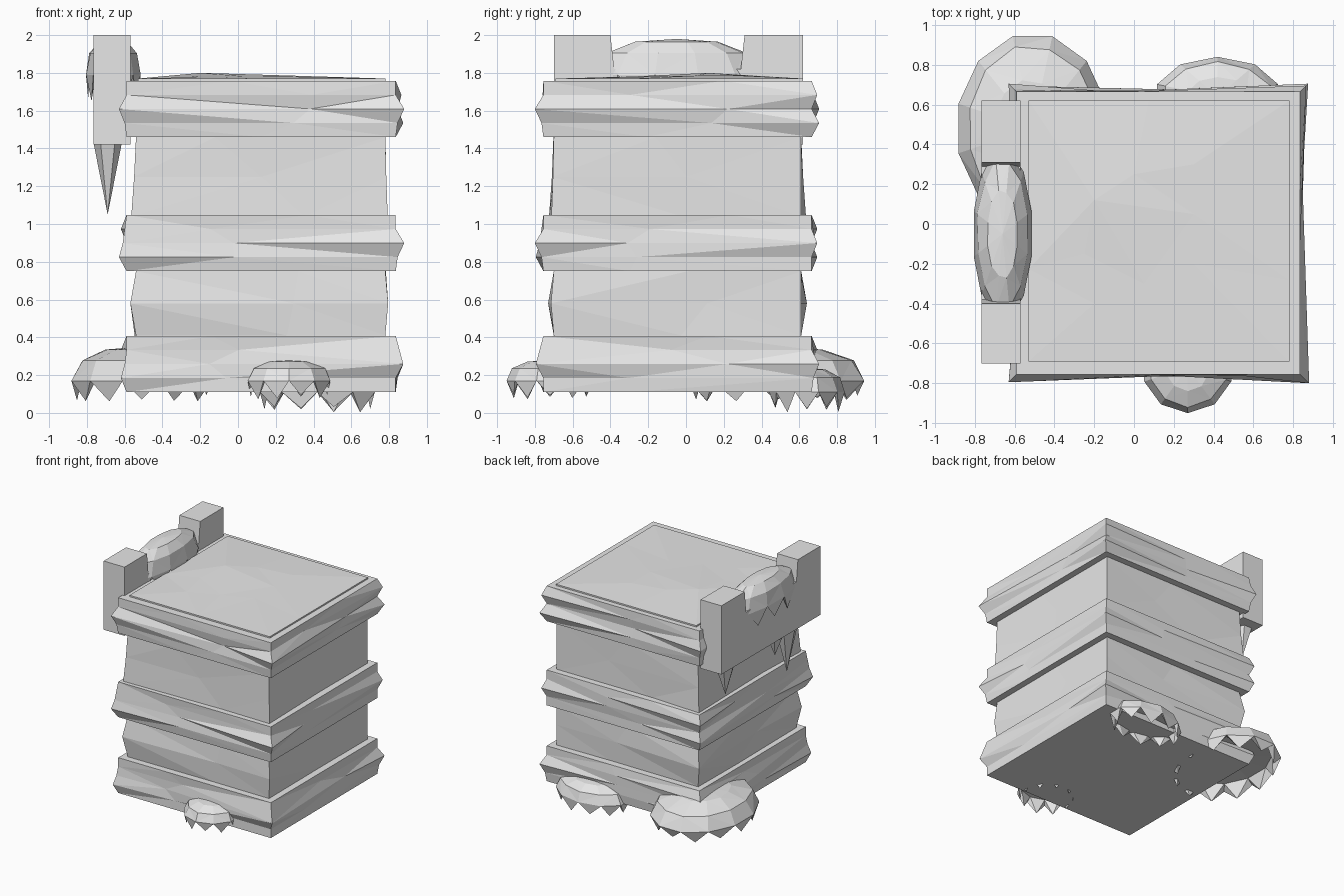
import bpy, bmesh, math, random
from mathutils import Vector

random.seed(4)
cube = bpy.data.objects.get("Cube")
if cube:
    bpy.data.objects.remove(cube, do_unlink=True)

grey = bpy.data.materials.new("plain grey")
grey.use_nodes = True
GREY = (0.8, 0.8, 0.8, 1)
grey.diffuse_color = GREY
grey.node_tree.nodes["Principled BSDF"].inputs["Base Color"].default_value = GREY


def finish(name, bm):
    """Turn a bmesh into a flat shaded object."""
    bmesh.ops.recalc_face_normals(bm, faces=bm.faces)
    bmesh.ops.triangulate(bm, faces=bm.faces)
    mesh = bpy.data.meshes.new(name)
    bm.to_mesh(mesh)
    bm.free()
    mesh.materials.append(grey)
    obj = bpy.data.objects.new(name, mesh)
    bpy.context.collection.objects.link(obj)
    return obj


def loft(name, rings):
    """Skin a stack of equal rings and cap both ends."""
    bm = bmesh.new()
    rows = [[bm.verts.new(p) for p in ring] for ring in rings]
    n = len(rows[0])
    for low, high in zip(rows, rows[1:]):
        for i in range(n):
            j = (i + 1) % n
            bm.faces.new((low[i], low[j], high[j], high[i]))
    bm.faces.new(rows[0])
    bm.faces.new(rows[-1])
    return finish(name, bm)


def square_ring(x0, x1, y0, y1, z, bumps=(0, 0, 0, 0), mid=0.0):
    """Four corners pushed outwards by bumps, with a point along each side."""
    corners = [(x0, y0, -1, -1), (x1, y0, 1, -1), (x1, y1, 1, 1), (x0, y1, -1, 1)]
    pts = [Vector((x + sx * b, y + sy * b, z)) for (x, y, sx, sy), b in zip(corners, bumps)]
    flat = [Vector((x, y, z)) for x, y, _, _ in corners]
    outward = [(0, -1), (1, 0), (0, 1), (-1, 0)]
    ring = []
    for i in range(4):
        t = random.uniform(0.3, 0.7)
        side = flat[i].lerp(flat[(i + 1) % 4], t)
        side += Vector((*outward[i], 0)) * mid * random.uniform(-1, 1)
        ring += [pts[i], side]
    return ring


# Main box between the wrappings
core = []
for z, swell in ((0.15, 0), (0.41, 0), (0.58, 0.03), (0.75, 0), (1.04, 0.025), (1.25, 0.01), (1.46, 0), (1.7, 0)):
    bumps = [swell, swell * 0.5, 0, swell]
    core.append(square_ring(-0.54, 0.78, -0.70, 0.61, z, bumps, 0.008))
loft("box_core", core)

# Three crumpled bands; ridge height by corner at each level
ridges = {
    "lower_band": (0.11, [(0.03, 0, 0.01, 0.03), (0.01, 0.04, 0.04, 0.01), (0, 0.02, 0, 0.03)]),
    "middle_band": (0.75, [(0.04, 0.01, 0, 0.03), (0.02, 0.045, 0.03, 0), (0.01, 0, 0, 0.03)]),
    "upper_band": (1.46, [(0.01, 0.01, 0.04, 0.01), (0.04, 0.045, 0, 0.04), (0, 0, 0.03, 0.01)]),
}
for name, (base, rows) in ridges.items():
    rows = [(0, 0, 0, 0)] + rows + [(0, 0, 0, 0)]
    rings = [square_ring(-0.59, 0.835, -0.755, 0.665, base + 0.0745 * k, row, 0.0 if k in (0, 4) else 0.012)
             for k, row in enumerate(rows)]
    loft(name, rings)

# Slightly domed lid plate
lid = [square_ring(-0.53, 0.78, -0.69, 0.62, z) for z in (1.74, 1.77)]
lid.append([Vector((-0.2, -0.4, 1.778)), Vector((0.05, -0.3, 1.78)), Vector((0.3, -0.2, 1.78)),
            Vector((0.3, 0.05, 1.785)), Vector((0.3, 0.3, 1.785)), Vector((0, 0.25, 1.79)),
            Vector((-0.2, 0.12, 1.80)), Vector((-0.25, -0.15, 1.785))])
loft("lid", lid)


# Notched board along one side
outline = [(-0.70, 1.42), (0.62, 1.42), (0.62, 2.0), (0.31, 2.0),
           (0.29, 1.82), (-0.38, 1.82), (-0.40, 2.0), (-0.70, 2.0)]
loft("side_board", [[Vector((x, y, z)) for y, z in outline] for x in (-0.765, -0.57)])


def snow_dome(name, center, radius, rim, top, tip, n=10):
    """Faceted cap with a row of hanging points around its rim."""
    bm = bmesh.new()
    cx, cy = center
    rx, ry = radius

    def ring(scale, z, jitter=0.0):
        out = []
        for i in range(n):
            a = math.tau * (i + 0.5) / n
            s = scale * (1 + random.uniform(-jitter, jitter))
            out.append(bm.verts.new((cx + rx * s * math.cos(a), cy + ry * s * math.sin(a), z)))
        return out

    height = top - rim
    rows = [ring(0.84, rim + 0.03), ring(1, rim), ring(0.86, rim + height * 0.6, 0.03),
            ring(0.5, rim + height * 0.92, 0.05)]
    peak = bm.verts.new((cx, cy, top))
    hollow = bm.verts.new((cx, cy, rim + height * 0.4))
    inner, outer = rows[0], rows[1]
    for i in range(n):
        j = (i + 1) % n
        for low, high in zip(rows[1:], rows[2:]):
            bm.faces.new((low[i], low[j], high[j], high[i]))
        bm.faces.new((rows[3][i], rows[3][j], peak))
        bm.faces.new((inner[j], inner[i], hollow))
        quad = (outer[i], outer[j], inner[j], inner[i])
        point = sum((v.co for v in quad), Vector()) / 4
        point.z = tip + random.uniform(0, 0.3) * (rim - tip)
        apex = bm.verts.new(point)
        for k in range(4):
            bm.faces.new((quad[k], quad[(k + 1) % 4], apex))
    return finish(name, bm)


snow_dome("front_snow", (0.27, -0.72), (0.23, 0.23), 0.17, 0.28, 0.07)
snow_dome("back_snow", (0.42, 0.64), (0.32, 0.20), 0.11, 0.24, 0.0)
snow_dome("corner_snow", (-0.51, 0.48), (0.385, 0.48), 0.17, 0.35, 0.06, 12)
snow_dome("board_snow", (-0.66, -0.05), (0.15, 0.44), 1.79, 1.98, 1.62, 12)


# Icicles under the board
def icicle(name, y, radius, tip):
    bm = bmesh.new()
    base = [bm.verts.new((-0.69 + 0.075 * math.cos(a), y + radius * math.sin(a), 1.43))
            for a in (math.tau * k / 6 for k in range(6))]
    apex = bm.verts.new((-0.69, y, tip))
    bm.faces.new(base)
    for i in range(6):
        bm.faces.new((base[i], base[(i + 1) % 6], apex))
    finish(name, bm)


icicle("icicle_back", 0.46, 0.09, 1.17)
icicle("icicle_front", -0.36, 0.11, 1.05)
icicle("icicle_small", -0.2, 0.07, 1.25)
